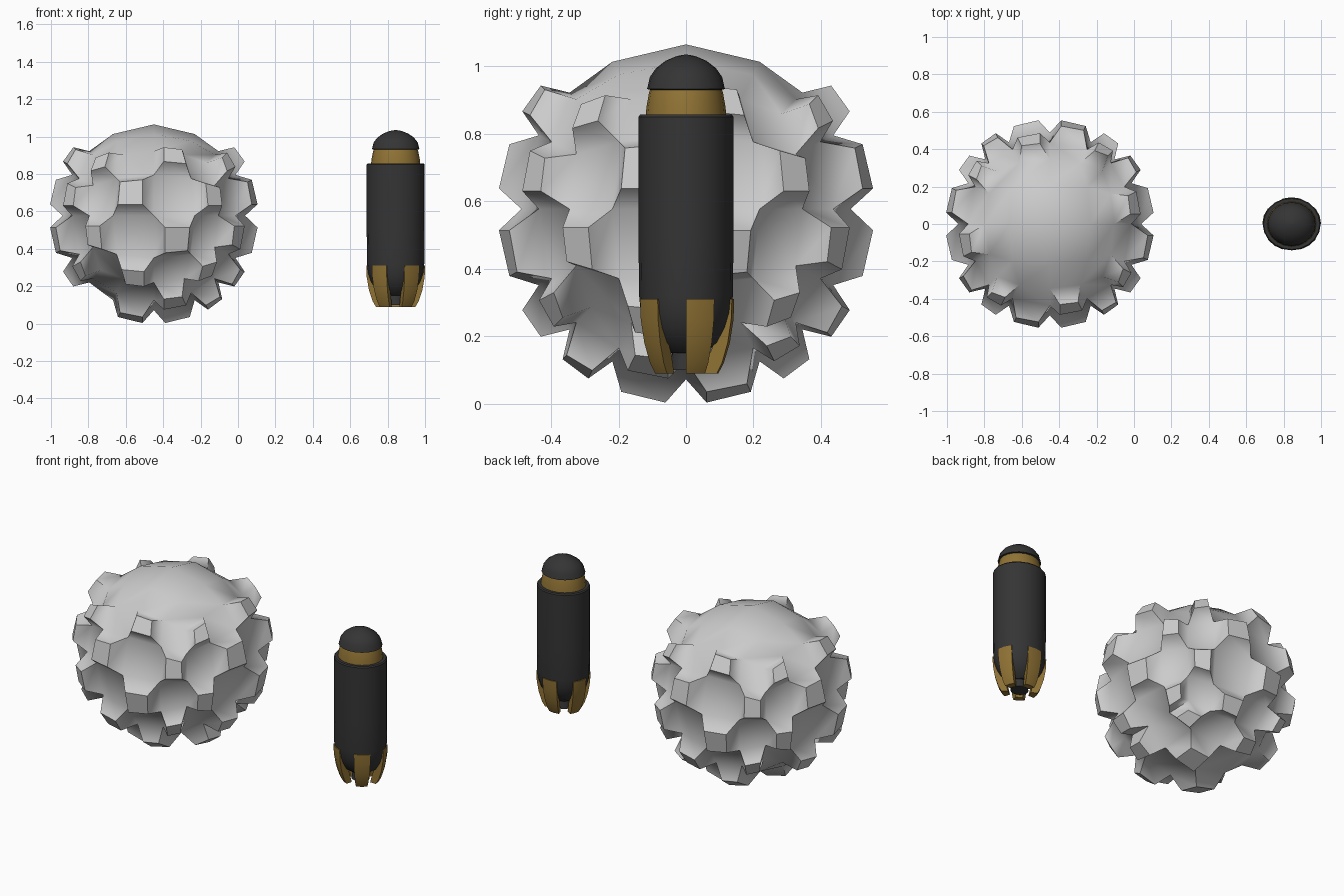
import bpy, bmesh, math
from mathutils import Vector

if "Cube" in bpy.data.objects:
    bpy.data.objects.remove(bpy.data.objects["Cube"])


def material(name, rgb):
    m = bpy.data.materials.new(name)
    m.diffuse_color = (*rgb, 1)
    m.use_nodes = True
    m.node_tree.nodes["Principled BSDF"].inputs["Base Color"].default_value = m.diffuse_color
    return m


def finish(bm, name, mat=None, loc=(0, 0, 0), angle=30):
    bmesh.ops.recalc_face_normals(bm, faces=bm.faces[:])
    me = bpy.data.meshes.new(name)
    bm.to_mesh(me)
    bm.free()
    ob = bpy.data.objects.new(name, me)
    ob.location = loc
    bpy.context.collection.objects.link(ob)
    if mat:
        me.materials.append(mat)
    bpy.ops.object.select_all(action='DESELECT')
    ob.select_set(True)
    bpy.context.view_layer.objects.active = ob
    bpy.ops.object.shade_smooth_by_angle(angle=math.radians(angle))
    return ob


def ring_point(bm, r, z, deg):
    a = math.radians(deg)
    return bm.verts.new((1.1 * r * math.cos(a), r * math.sin(a), z))


def lathe(name, profile, mat, n=20):
    """Slightly oval revolved shell with closed ends."""
    bm = bmesh.new()
    rings = [[ring_point(bm, r, z, 360 * i / n) for i in range(n)] for r, z in profile]
    for a, b in zip(rings, rings[1:]):
        for i in range(n):
            j = (i + 1) % n
            bm.faces.new((a[i], a[j], b[j], b[i]))
    bm.faces.new(rings[0])
    bm.faces.new(rings[-1])
    return finish(bm, name, mat, (ROCKET_X, 0, 0))


def sector(name, outline, start, mat):
    """Closed outline swept through two 18 degree steps."""
    bm = bmesh.new()
    secs = [[ring_point(bm, r, z, start + 18 * k) for r, z in outline] for k in range(3)]
    n = len(outline)
    for a, b in zip(secs, secs[1:]):
        for i in range(n):
            j = (i + 1) % n
            bm.faces.new((a[i], a[j], b[j], b[i]))
    bm.faces.new(secs[0])
    bm.faces.new(secs[-1])
    return finish(bm, name, mat, (ROCKET_X, 0, 0))


ROCKET_X = 0.843
black = material("dark_metal", (0.035, 0.035, 0.035))
gold = material("gold", (0.28, 0.17, 0.035))

# Studded ball: gridded cube, checkerboard of cells chosen, then rounded
bm = bmesh.new()
bmesh.ops.create_cube(bm, size=2)
bmesh.ops.subdivide_edges(bm, edges=bm.edges[:], cuts=3, use_grid_fill=True)
bm.normal_update()


def has_stud(f):
    c, n = f.calc_center_median(), f.normal
    if n.z > 0.5:
        return False
    if n.z < -0.5:
        i, j = int((c.x + 1) * 2), int((c.y + 1) * 2)
        return (i + j) % 2 == 0 and i > 0
    right = Vector((0, 0, 1)).cross(n)
    col, row = int((c.dot(right) + 1) * 2), int((1 - c.z) * 2)
    return (col + row) % 2 == 0


studs = [f for f in bm.faces if has_stud(f)]
for v in bm.verts:
    v.co = v.co.normalized() * 0.488
bm.normal_update()

# Studs: each cell pulled outward and tapered
tips = bmesh.ops.extrude_discrete_faces(bm, faces=studs)["faces"]
bm.normal_update()
for f in tips:
    c, n = f.calc_center_median(), f.normal.copy()
    for v in f.verts:
        v.co = c + (v.co - c) * 0.6 + n * 0.09
# Underside is a little deeper than the top
for v in bm.verts:
    if v.co.z < 0:
        v.co.z *= 1.035
finish(bm, "studded_ball", None, (-0.45, 0, 0.577), 62)

# Shell casing with tapered tail
lathe("shell_body", [(0.053, 0.15), (0.095, 0.18), (0.12, 0.225), (0.134, 0.27),
                     (0.139, 0.32), (0.141, 0.50), (0.141, 0.85), (0.136, 0.857)], black)
# Tail nozzle
lathe("tail_nozzle", [(0.048, 0.10), (0.04, 0.16)], black)
# Gold neck band
lathe("neck_band", [(0.120, 0.85), (0.117, 0.88), (0.110, 0.92), (0.104, 0.94)], gold)
# Domed nose cap
dome = [(0.105, 0.93), (0.116, 0.933)]
dome += [(0.114 * math.cos(math.radians(a)) ** 1.2, 0.938 + 0.097 * math.sin(math.radians(a)))
         for a in (0, 18, 36, 54, 72, 87)]
lathe("nose_cap", dome, black)

# Five curved tail claws
claw = [(0.130, 0.31), (0.143, 0.31), (0.141, 0.25), (0.130, 0.18), (0.112, 0.12),
        (0.096, 0.09), (0.060, 0.09), (0.075, 0.15), (0.100, 0.21)]
for k in range(5):
    sector(f"tail_claw_{k + 1}", claw, 72 * k, gold)
